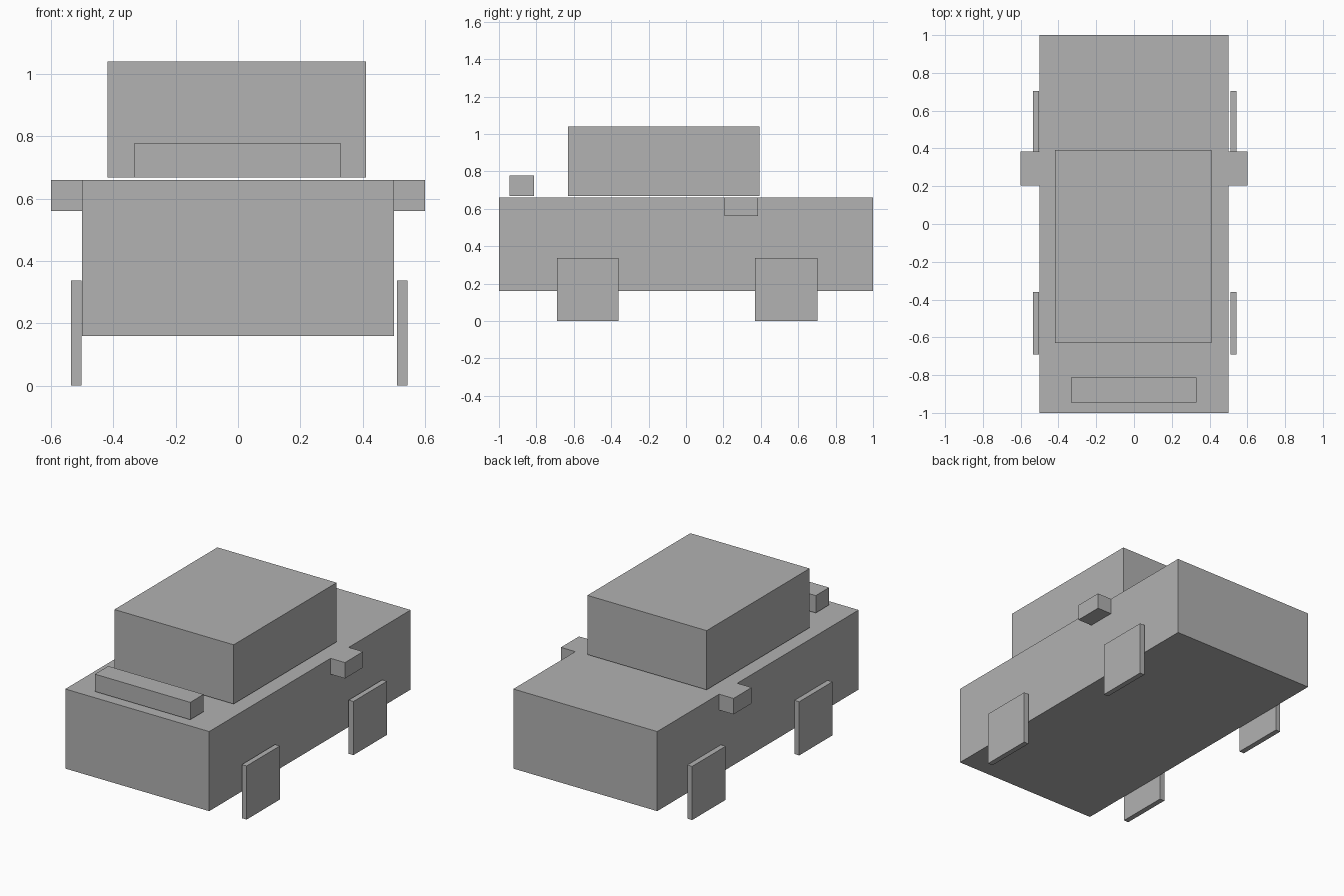
import bpy
from mathutils import Vector

# Remove the default cube
default = bpy.data.objects.get("Cube")
if default:
    bpy.data.objects.remove(default, do_unlink=True)

# One grey for the whole vehicle
GREY = (0.445, 0.445, 0.445, 1.0)
grey = bpy.data.materials.new("plain_grey")
grey.use_nodes = True
grey.diffuse_color = GREY
grey.node_tree.nodes["Principled BSDF"].inputs["Base Color"].default_value = GREY


def box(name, x, y, z):
    """Flat-shaded box spanning the given (min, max) ranges."""
    low, high = (Vector(corner) for corner in zip(x, y, z))
    bpy.ops.mesh.primitive_cube_add(size=1, location=(low + high) / 2)
    obj = bpy.context.object
    obj.name = obj.data.name = name
    for vert in obj.data.vertices:
        vert.co *= high - low
    obj.data.materials.append(grey)
    return obj


# Main body, with cabin and hood bar hovering just above it
box("body", (-0.5, 0.5), (-1, 1), (0.16, 0.66))
box("cabin", (-0.418, 0.411), (-0.63, 0.392), (0.668, 1.04))
box("hood_bar", (-0.333, 0.33), (-0.945, -0.813), (0.668, 0.777))

# Side mirrors, flush with the top of the body
for side, x in (("left", (0.5, 0.6)), ("right", (-0.6, -0.5))):
    box(side + "_mirror", x, (0.205, 0.385), (0.56, 0.66))

# Thin square wheels
for side, x in (("left", (0.51, 0.543)), ("right", (-0.535, -0.502))):
    for end, y in (("front", (-0.69, -0.36)), ("rear", (0.37, 0.703))):
        box(f"{end}_{side}_wheel", x, y, (0, 0.337))
